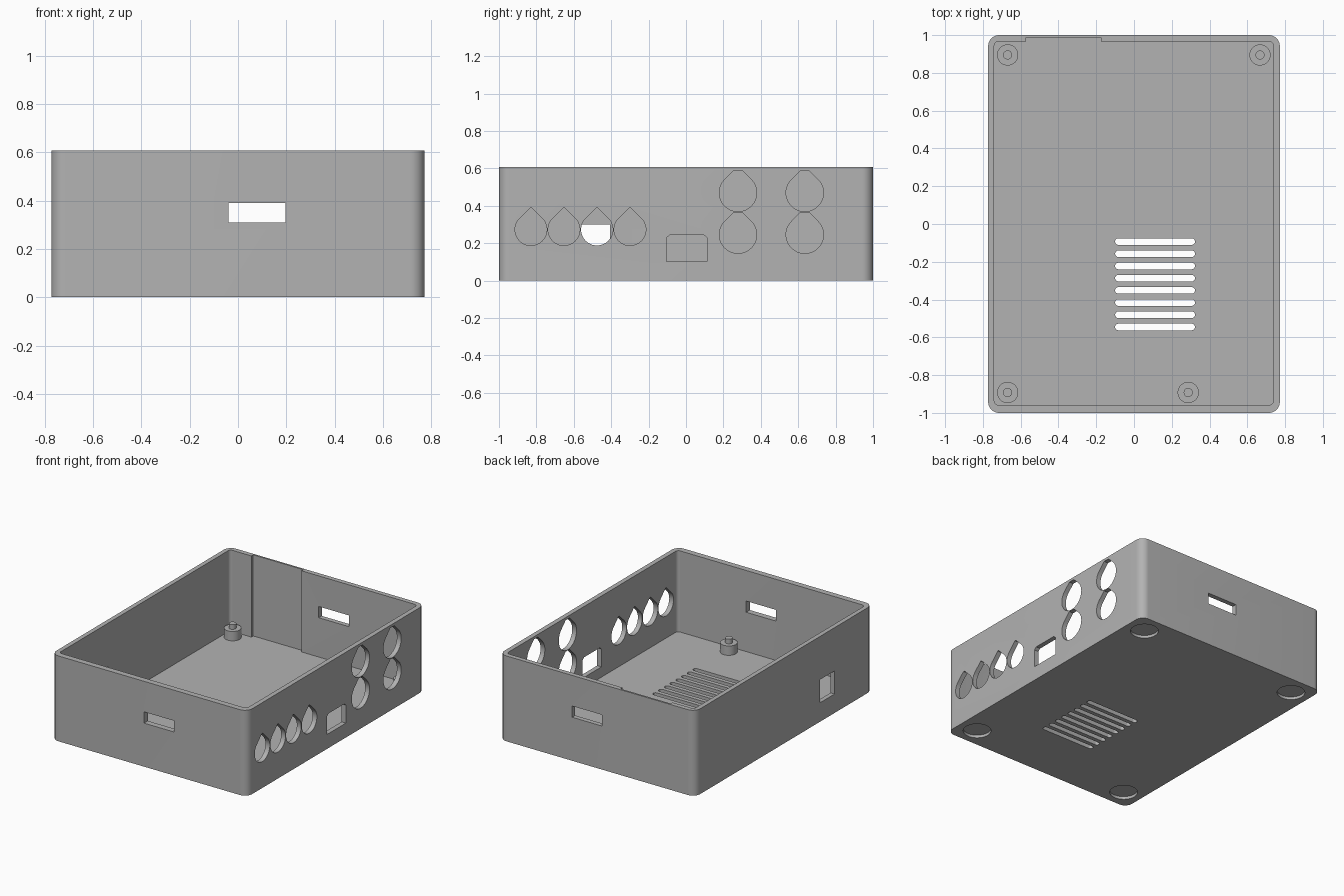
import bpy
from math import sin, cos, pi, radians
from mathutils import Matrix

old = bpy.data.objects.get("Cube")
if old:
    bpy.data.objects.remove(old, do_unlink=True)

grey = bpy.data.materials.new("plain_grey")
grey.use_nodes = True
grey.diffuse_color = (0.45, 0.45, 0.45, 1)
grey.node_tree.nodes["Principled BSDF"].inputs["Base Color"].default_value = (0.45, 0.45, 0.45, 1)


# Outlines
def arc(cx, cy, r, start, end, steps):
    angles = [radians(start + (end - start) * i / steps) for i in range(steps + 1)]
    return [(cx + r * cos(a), cy + r * sin(a)) for a in angles]


def circle(cx, cy, r, steps=40):
    return arc(cx, cy, r, 0, 360, steps)[:-1]


def rect(x0, x1, y0, y1):
    return [(x0, y0), (x1, y0), (x1, y1), (x0, y1)]


def rounded_rect(x0, x1, y0, y1, r, steps=10):
    return (arc(x1 - r, y1 - r, r, 0, 90, steps) + arc(x0 + r, y1 - r, r, 90, 180, steps)
            + arc(x0 + r, y0 + r, r, 180, 270, steps) + arc(x1 - r, y0 + r, r, 270, 360, steps))


def teardrop(cx, cy, r, top):
    """Circle with a 45 degree roof, cut flat at the height top."""
    half = max(r * 2 ** 0.5 - top, 0.002)
    return arc(cx, cy, r, 135, 405, 36) + [(cx + half, cy + top), (cx - half, cy + top)]


# Prism along an axis: outline is (x, y), (x, z) or (y, z)
def prism(name, outline, low, high, axis="z"):
    place = {"z": lambda u, v, w: (u, v, w),
             "y": lambda u, v, w: (u, w, v),
             "x": lambda u, v, w: (w, u, v)}[axis]
    n = len(outline)
    verts = [place(u, v, w) for w in (low, high) for u, v in outline]
    faces = [list(range(n))[::-1], list(range(n, 2 * n))]
    faces += [[i, (i + 1) % n, n + (i + 1) % n, n + i] for i in range(n)]
    if axis == "y":
        faces = [f[::-1] for f in faces]
    mesh = bpy.data.meshes.new(name)
    mesh.from_pydata(verts, [], faces)
    mesh.materials.append(grey)
    obj = bpy.data.objects.new(name, mesh)
    bpy.context.collection.objects.link(obj)
    return obj


W, H, FLOOR = 0.772, 0.608, 0.03

# Outer case
case = prism("case", rounded_rect(-W, W, -1, 1, 0.058), 0, H)
cutters = []


def cut(outline, low, high, axis="z"):
    cutter = prism("cutter", outline, low, high, axis)
    cutter.hide_render = True
    cutters.append(cutter)


# Cavity, with a shallow pocket in the back wall
inner = rounded_rect(-0.74, 0.738, -0.958, 0.966, 0.022)
inner[11:11] = [(-0.175, 0.966), (-0.175, 0.987), (-0.571, 0.987), (-0.571, 0.966)]
cut(inner, FLOOR, H + 0.2)

# Slots in the front and back walls
for low, high in ((-1.1, -0.9), (0.9, 1.1)):
    cut(rect(-0.04, 0.197, 0.31, 0.39), low, high, "y")

# Round-bottomed holes in the +x wall
for i in range(4):
    cut(teardrop(-0.829 + 0.1765 * i, 0.273, 0.085, 0.116), 0.7, 0.85, "x")
for y in (0.278, 0.635):
    for z in (0.246, 0.47):
        cut(teardrop(y, z, 0.1, 0.119), 0.7, 0.85, "x")

# Socket opening with bevelled upper corners
cut([(-0.103, 0.103), (0.112, 0.103), (0.112, 0.23), (0.094, 0.246),
     (-0.085, 0.246), (-0.103, 0.23)], 0.7, 0.85, "x")

# Square opening in the -x wall
cut(rect(-0.57, -0.405, 0.135, 0.3), -0.85, -0.7, "x")

# Floor vents
for i in range(8):
    y = -0.093 - 0.0646 * i
    cut(rounded_rect(-0.1, 0.323, y - 0.0175, y + 0.0175, 0.0174, 6), -0.1, 0.1)

# Foot recesses on the underside
for x in (-0.632, 0.632):
    for y in (-0.86, 0.86):
        cut(circle(x, y, 0.092), -0.1, 0.02)

for cutter in cutters:
    mod = case.modifiers.new("cut", "BOOLEAN")
    mod.operation, mod.solver, mod.object = "DIFFERENCE", "EXACT", cutter
graph = bpy.context.evaluated_depsgraph_get()
case.data = bpy.data.meshes.new_from_object(case.evaluated_get(graph))
case.modifiers.clear()
for cutter in cutters:
    bpy.data.objects.remove(cutter, do_unlink=True)

# Mounting posts with locating pins
parts = [case]
for x, y in ((-0.669, 0.895), (0.667, 0.895), (-0.669, -0.892), (0.287, -0.892)):
    parts.append(prism("mounting_post", circle(x, y, 0.056), FLOOR - 0.002, 0.097))
    parts.append(prism("locating_pin", circle(x, y, 0.024, 24), 0.095, 0.13))

# Smooth curved walls, keep edges sharp
bpy.ops.object.select_all(action="DESELECT")
for part in parts:
    part.select_set(True)
bpy.context.view_layer.objects.active = case
bpy.ops.object.shade_smooth_by_angle(angle=radians(30))
